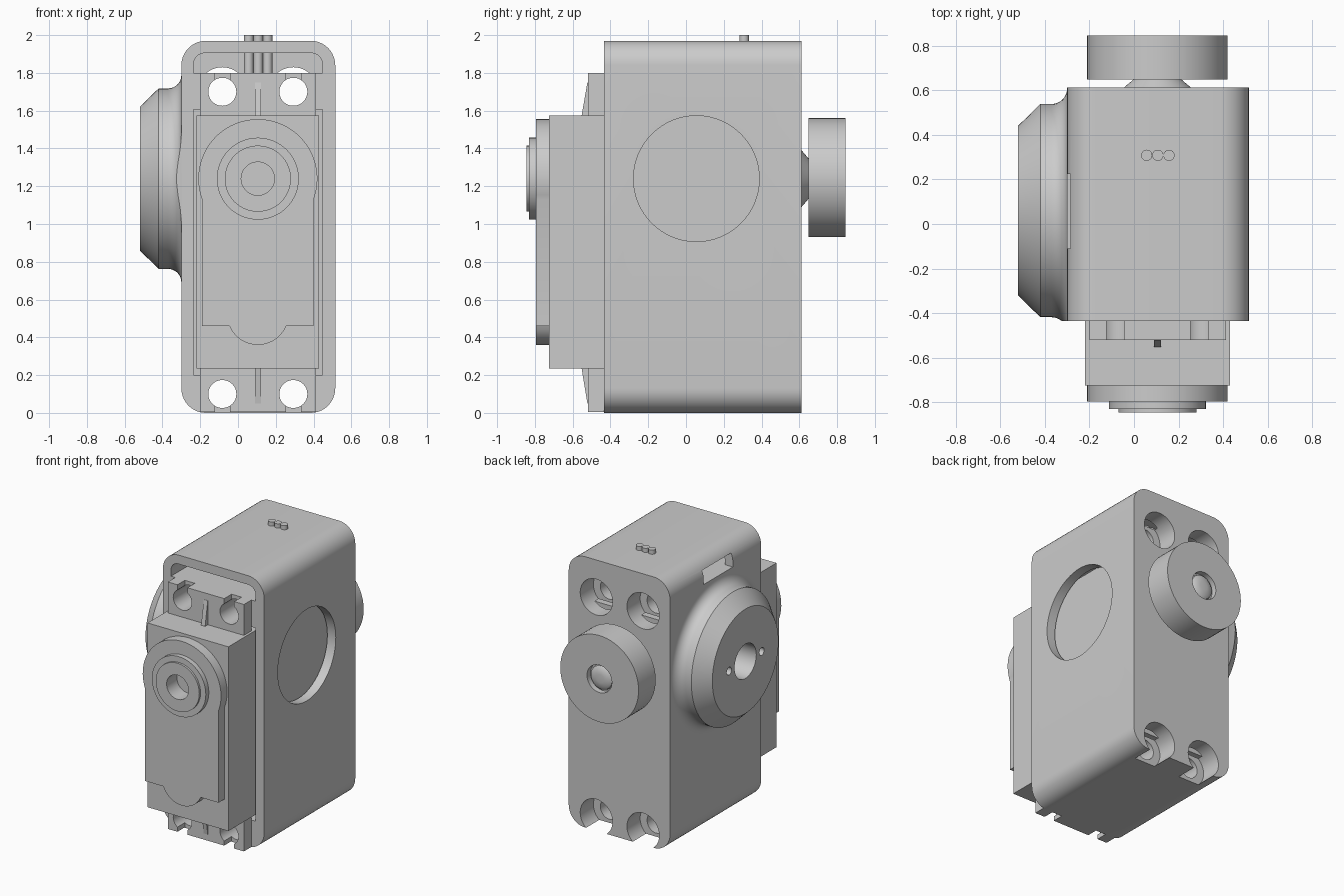
import bpy, bmesh, math
from mathutils import Vector

if "Cube" in bpy.data.objects:
    bpy.data.objects.remove(bpy.data.objects["Cube"])

CX, CZ = 0.105, 1.24          # shaft axis
HOLES_X = (-0.083, 0.293)     # mounting hole columns
HOLES_Z = (0.10, 1.70)        # mounting hole rows

grey = bpy.data.materials.new("light_grey")
grey.diffuse_color = (0.6, 0.6, 0.6, 1)
grey.use_nodes = True
grey.node_tree.nodes["Principled BSDF"].inputs["Base Color"].default_value = grey.diffuse_color


def finish(name, bm):
    bmesh.ops.recalc_face_normals(bm, faces=bm.faces)
    me = bpy.data.meshes.new(name)
    bm.to_mesh(me)
    bm.free()
    me.materials.append(grey)
    ob = bpy.data.objects.new(name, me)
    bpy.context.collection.objects.link(ob)
    return ob


def prism(name, outline, y0, y1):
    """Extrude an (x, z) outline along y."""
    bm = bmesh.new()
    a = [bm.verts.new((x, y0, z)) for x, z in outline]
    b = [bm.verts.new((x, y1, z)) for x, z in outline]
    n = len(a)
    bm.faces.new(a)
    bm.faces.new(b[::-1])
    for i in range(n):
        j = (i + 1) % n
        bm.faces.new((a[i], b[i], b[j], a[j]))
    return finish(name, bm)


def box(name, x0, x1, y0, y1, z0, z1):
    return prism(name, [(x0, z0), (x1, z0), (x1, z1), (x0, z1)], y0, y1)


def lathe(name, profile, axis, c, seg=64):
    """Spin (radius, position) pairs about an axis through c."""
    bm = bmesh.new()
    rings = []
    for r, t in profile:
        ring = []
        for i in range(seg):
            w = 2 * math.pi * i / seg
            u, v = c[0] + r * math.cos(w), c[1] + r * math.sin(w)
            co = {'X': (t, u, v), 'Y': (u, t, v), 'Z': (u, v, t)}[axis]
            ring.append(bm.verts.new(co))
        rings.append(ring)
    for p, q in zip(rings, rings[1:]):
        for i in range(seg):
            j = (i + 1) % seg
            bm.faces.new((p[i], p[j], q[j], q[i]))
    bm.faces.new(rings[0])
    bm.faces.new(rings[-1])
    return finish(name, bm)


def cyl(name, r, t0, t1, axis, c, seg=48):
    return lathe(name, [(r, t0), (r, t1)], axis, c, seg)


def arc(cx, cz, r, a0, a1, n):
    return [(cx + r * math.cos(math.radians(a0 + (a1 - a0) * i / n)),
             cz + r * math.sin(math.radians(a0 + (a1 - a0) * i / n))) for i in range(n + 1)]


def rounded(x0, x1, z0, z1, rb, rt, n=10):
    """Rectangle outline with bottom and top corner radii."""
    pts = []
    for x, z, r, a in ((x1 - rb, z0 + rb, rb, -90), (x1 - rt, z1 - rt, rt, 0),
                       (x0 + rt, z1 - rt, rt, 90), (x0 + rb, z0 + rb, rb, 180)):
        pts += arc(x, z, r, a, a + 90, n) if r else [(x, z)]
    return pts


def cut(ob, cutters):
    for c in cutters:
        m = ob.modifiers.new("cut", 'BOOLEAN')
        m.operation, m.solver, m.object = 'DIFFERENCE', 'EXACT', c
    dg = bpy.context.evaluated_depsgraph_get()
    me = bpy.data.meshes.new_from_object(ob.evaluated_get(dg))
    ob.modifiers.clear()
    ob.data = me


# Cutters
bolt_holes = [cyl("cut_bolt", 0.074, -0.7, 0.7, 'Y', (x, z)) for x in HOLES_X for z in HOLES_Z]
counterbores = [cyl("cut_counterbore", 0.13, 0.46, 0.7, 'Y', (x, z))
                for x in HOLES_X for z in HOLES_Z]
slots = [box("cut_slot", x - 0.04, x + 0.04, -0.6, -0.4, z0, z1)
         for x in HOLES_X for z0, z1 in ((-0.1, 0.1), (1.7, 1.9))]
cavity = box("cut_cavity", -0.235, 0.447, -0.6, 0.5, 0.2, 1.605)
channel = prism("cut_wire_channel", rounded(-0.235, 0.447, 1.8, 1.905, 0, 0.06), -0.6, 0.49)
side_slot = box("cut_side_slot", -0.4, -0.2, -0.11, 0.225, 1.802, 1.9)
side_window = cyl("cut_side_window", 0.333, 0.43, 0.7, 'X', (0.055, CZ), 64)
boss_holes = [cyl("cut_boss", r, -0.6, -0.228, 'X', (0.06 + dy, CZ))
              for r, dy in ((0.125, 0), (0.028, -0.187), (0.028, 0.187))]
boss_trim = box("cut_boss_trim", -0.7, 0.0, -0.8, -0.4345, 0.4, 2.0)
shaft_hole = cyl("cut_shaft_hole", 0.088, -0.95, -0.726, 'Y', (CX, CZ))
cutters = bolt_holes + counterbores + slots + boss_holes + [
    cavity, channel, side_slot, side_window, boss_trim, shaft_hole]

# Rounded housing
housing = prism("housing", rounded(-0.3, 0.515, 0, 1.97, 0.13, 0.13), -0.435, 0.612)
cut(housing, [cavity, channel, side_slot, side_window] + boss_holes + counterbores + bolt_holes)

# Round side boss with a flared foot
flare = [(0.548 - 0.07 * math.cos(a), -0.37 + 0.07 * math.sin(a))
         for a in (math.pi / 2 * i / 8 for i in range(9))]
boss = lathe("side_boss", [(0.38, -0.52), (0.478, -0.42)] + flare + [(0.548, -0.27)],
             'X', (0.06, CZ), 96)
cut(boss, [boss_trim] + boss_holes)

# Servo: case, mounting flange and ribs
case = box("servo_case", -0.22, 0.43, -0.725, 0.45, 0.235, 1.575)
flange = box("mounting_flange", -0.2, 0.412, -0.52, -0.435, 0.004, 1.8)
cut(flange, bolt_holes + slots)


def rib(name, z_root, z_tip):
    bm = bmesh.new()
    sides = [[bm.verts.new((x, y, z)) for y, z in
              ((-0.555, z_root), (-0.522, z_tip), (-0.5, z_tip), (-0.5, z_root))]
             for x in (0.09, 0.122)]
    bm.faces.new(sides[0])
    bm.faces.new(sides[1])
    for i in range(4):
        j = (i + 1) % 4
        bm.faces.new((sides[0][i], sides[0][j], sides[1][j], sides[1][i]))
    return finish(name, bm)


rib("upper_rib", 1.56, 1.75)
rib("lower_rib", 0.25, 0.05)

# Front cover: round head, straight sides, curved tab below
cover = prism("front_cover",
              arc(CX, CZ, 0.315, -20.5, 200.5, 48) + [(-0.19, 0.46)]
              + arc(CX, 0.5225, 0.1625, 202.6, 337.4, 20) + [(0.40, 0.46)],
              -0.795, -0.72)
hub = lathe("output_hub", [(0.217, -0.78), (0.217, -0.83), (0.175, -0.83), (0.175, -0.845)],
            'Y', (CX, CZ))
for ob in (cover, hub):
    cut(ob, [shaft_hole])

# Rear wheel on a tapered neck, with a domed screw in its recess
neck = lathe("rear_neck", [(0.15, 0.6), (0.15, 0.612), (0.105, 0.65), (0.105, 0.7)],
             'Y', (CX, CZ))
wheel = lathe("rear_wheel", [(0.315, 0.648), (0.315, 0.845), (0.1, 0.845), (0.1, 0.805),
                             (0.09, 0.805), (0.085, 0.822), (0.065, 0.835), (0.03, 0.84)],
              'Y', (CX, 1.245))

# Three wires through the roof
wires = [cyl("wire", 0.025, 1.8, 2.0, 'Z', (x, 0.308), 24) for x in (0.057, 0.107, 0.157)]

for c in cutters:
    bpy.data.objects.remove(c)

# Smooth the curved surfaces, keep edges sharp
bpy.ops.object.select_all(action='DESELECT')
for ob in (housing, boss, cover, hub, neck, wheel, flange, *wires):
    ob.select_set(True)
bpy.context.view_layer.objects.active = housing
bpy.ops.object.shade_smooth_by_angle(angle=math.radians(30))
